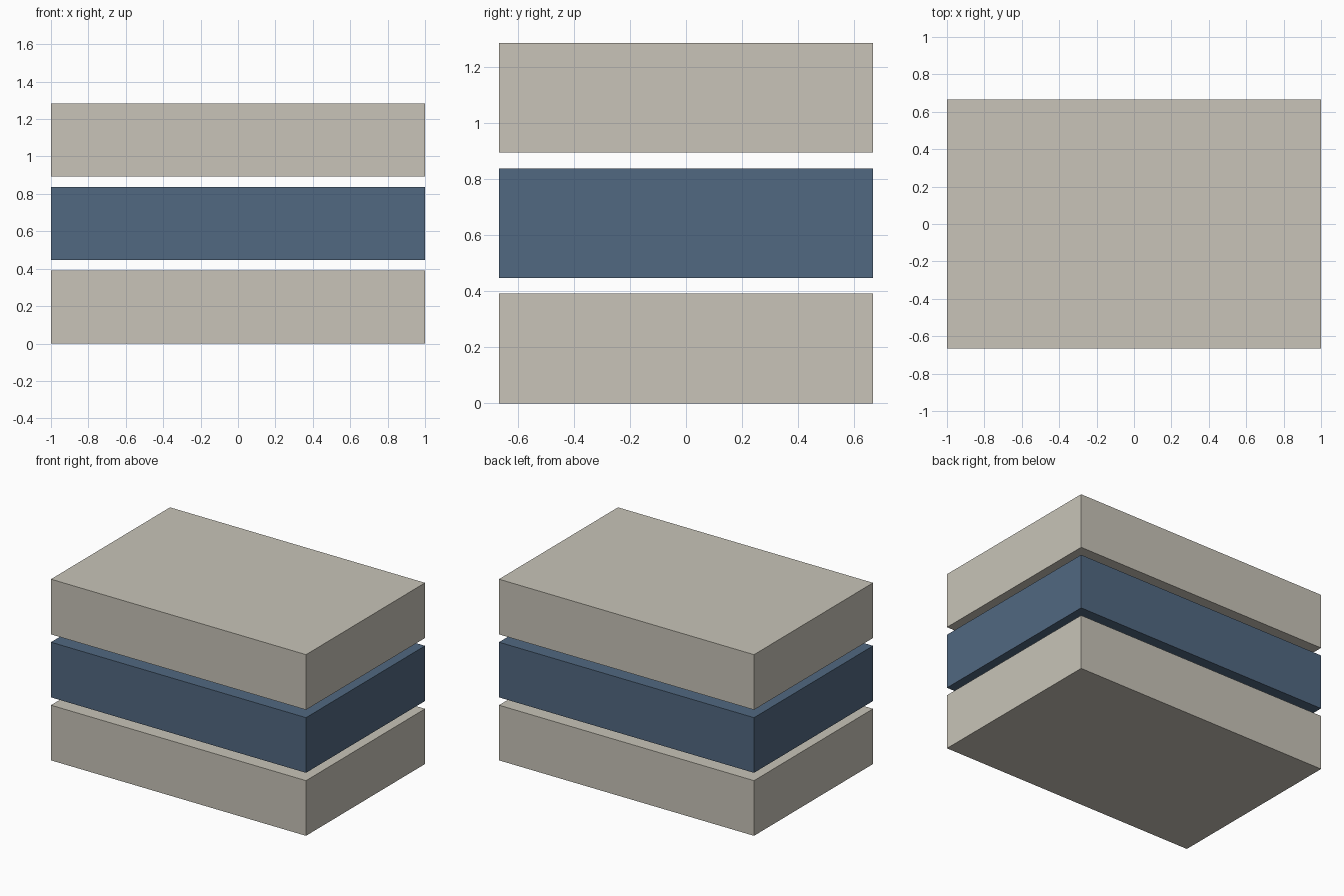
import bpy

if "Cube" in bpy.data.objects:
    bpy.data.objects.remove(bpy.data.objects["Cube"])

WIDTH, DEPTH, HEIGHT, GAP = 2.0, 1.333, 0.391, 0.0555


def srgb(r, g, b):
    lin = [c / 12.92 if c <= 0.04045 else ((c + 0.055) / 1.055) ** 2.4
           for c in (r / 255, g / 255, b / 255)]
    return (*lin, 1.0)


def material(name, color):
    m = bpy.data.materials.new(name)
    m.diffuse_color = color
    m.use_nodes = True
    m.node_tree.nodes["Principled BSDF"].inputs["Base Color"].default_value = m.diffuse_color
    return m


beige = material("warm_beige", srgb(200, 196, 184))
blue = material("slate_blue", srgb(81, 104, 129))

# Three identical slabs stacked with narrow gaps
for i, (name, mat) in enumerate([("bottom_slab", beige),
                                 ("middle_slab", blue),
                                 ("top_slab", beige)]):
    z = HEIGHT / 2 + i * (HEIGHT + GAP)
    bpy.ops.mesh.primitive_cube_add(size=1, location=(0, 0, z))
    slab = bpy.context.object
    slab.name = name
    slab.scale = (WIDTH, DEPTH, HEIGHT)
    bpy.ops.object.transform_apply(location=False, rotation=False, scale=True)
    slab.data.materials.append(mat)
